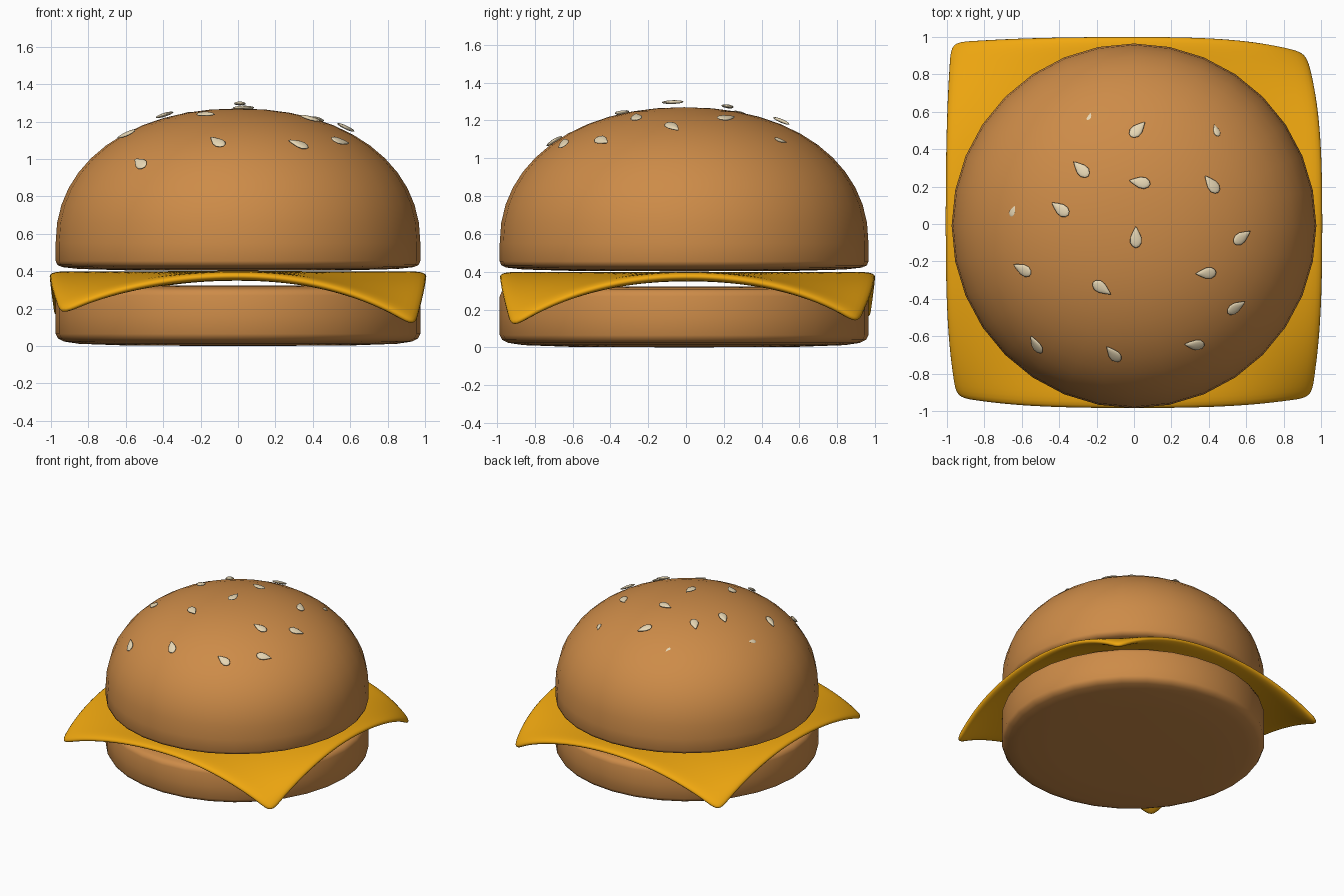
import bpy, bmesh, math
from mathutils import Vector, Matrix

if "Cube" in bpy.data.objects:
    bpy.data.objects.remove(bpy.data.objects["Cube"])

CY = -0.01                                # bun axis offset in y
R, BASE, RISE, POW = 0.975, 0.55, 0.72, 2.15   # dome shape


def material(name, rgb):
    m = bpy.data.materials.new(name)
    m.diffuse_color = (*rgb, 1)
    m.use_nodes = True
    m.node_tree.nodes["Principled BSDF"].inputs["Base Color"].default_value = m.diffuse_color
    return m


def finish(bm, name, mat):
    bmesh.ops.recalc_face_normals(bm, faces=bm.faces[:])
    for f in bm.faces:
        f.smooth = True
    me = bpy.data.meshes.new(name)
    bm.to_mesh(me)
    bm.free()
    me.materials.append(mat)
    ob = bpy.data.objects.new(name, me)
    bpy.context.collection.objects.link(ob)
    return ob


def lathe(name, profile, mat, steps=32):
    bm = bmesh.new()
    vs = [bm.verts.new((0, r, z)) for r, z in profile]
    edges = [bm.edges.new(p) for p in zip(vs, vs[1:])]
    bmesh.ops.spin(bm, geom=vs + edges, cent=(0, 0, 0), axis=(0, 0, 1),
                   angle=2 * math.pi, steps=steps)
    bmesh.ops.remove_doubles(bm, verts=bm.verts[:], dist=1e-4)
    ob = finish(bm, name, mat)
    ob.location.y = CY
    return ob


def dome_z(r):
    return BASE + RISE * (1 - min(r / R, 1) ** POW) ** (1 / POW)


bun_mat = material("bun", (0.61, 0.26, 0.065))
cheese_mat = material("cheese", (0.87, 0.39, 0.005))
seed_mat = material("seed", (0.80, 0.68, 0.46))

# Bottom bun: shallow rounded disc
lathe("bottom_bun", [(0, 0), (0.6, 0.003), (0.85, 0.012), (0.93, 0.024), (0.962, 0.04),
                     (R, 0.065), (R, 0.16), (R, 0.27), (0.965, 0.295), (0.94, 0.308),
                     (0.87, 0.317), (0.6, 0.322), (0, 0.323)], bun_mat)

# Top bun: short straight wall and domed crown
dome = []
for i in range(13):
    a = math.pi / 2 * i / 12
    r = R * math.cos(a) ** (2 / POW) if i < 12 else 0
    dome.append((r, dome_z(r)))
lathe("top_bun", [(0, 0.402), (0.6, 0.405), (0.85, 0.412), (0.94, 0.422), (0.966, 0.434),
                  (R, 0.455)] + dome, bun_mat)

# Cheese slice: flat sheet with drooping corners, keyed by (x side, y side)
droop = {(-1, -1): 0.21, (1, -1): 0.28, (1, 1): 0.26, (-1, 1): 0.24}
pull = {(-1, -1): 0.05, (1, -1): 0.05, (1, 1): 0.08, (-1, 1): 0.02}
bm = bmesh.new()
bmesh.ops.create_grid(bm, x_segments=16, y_segments=16, size=1)
for v in bm.verts:
    u, w = v.co.x, v.co.y
    key = (1 if u > 0 else -1, 1 if w > 0 else -1)
    p = abs(u * w)
    k = 1 - pull[key] * p ** 3
    v.co = (u * 1.012 * k, w * 0.997 * k + 0.008, 0.40 - droop[key] * p ** 2.1)
cheese = finish(bm, "cheese_slice", cheese_mat)
for v in cheese.data.polygons[:1]:
    if v.normal.z < 0:
        cheese.data.flip_normals()
sol = cheese.modifiers.new("thickness", 'SOLIDIFY')
sol.thickness, sol.offset = 0.05, -1
sub = cheese.modifiers.new("smooth", 'SUBSURF')
sub.levels = sub.render_levels = 2

# Sesame seeds: x, y, tip heading in degrees, lift from the crown
seeds = [(0.02, 0.50, 50, .018), (0.44, 0.50, 100, .0), (-0.24, 0.57, 80, -.006),
         (-0.28, 0.29, 135, .018), (0.03, 0.22, 170, .02), (0.41, 0.21, 130, .018),
         (-0.39, 0.08, 145, .018), (-0.65, 0.07, 60, -.006), (0.01, -0.07, 90, .028),
         (0.57, -0.07, 30, .018), (-0.59, -0.24, 160, .015), (-0.17, -0.34, -35, .015),
         (0.38, -0.26, 180, .018), (0.54, -0.44, 25, .015), (-0.52, -0.64, 100, .01),
         (-0.11, -0.69, 120, .01), (0.32, -0.64, 165, .012)]
for n, (x, y, heading, lift) in enumerate(seeds):
    d = Vector((x, y - CY, 0))
    r = d.length
    slope = (dome_z(r + 0.01) - dome_z(r - 0.01)) / 0.02
    normal = (d.normalized() * -slope + Vector((0, 0, 1))).normalized()
    tip = Vector((math.cos(math.radians(heading)), math.sin(math.radians(heading)), 0))
    tip = (tip - normal * tip.dot(normal)).normalized()
    rot = Matrix((tip, normal.cross(tip), normal)).transposed()
    bm = bmesh.new()
    bmesh.ops.create_uvsphere(bm, u_segments=12, v_segments=8, radius=1)
    size = 0.6 if lift <= 0 else 1
    for v in bm.verts:                    # teardrop narrowing towards the tip
        taper = 1 - 0.75 * max(0, v.co.x + 0.3) / 1.3
        v.co = Vector((v.co.x * 0.058, v.co.y * 0.036 * taper, v.co.z * 0.01)) * size
    ob = finish(bm, f"sesame_seed_{n + 1}", seed_mat)
    ob.matrix_world = Matrix.Translation(Vector((x, y, dome_z(r))) + normal * lift) @ rot.to_4x4()
